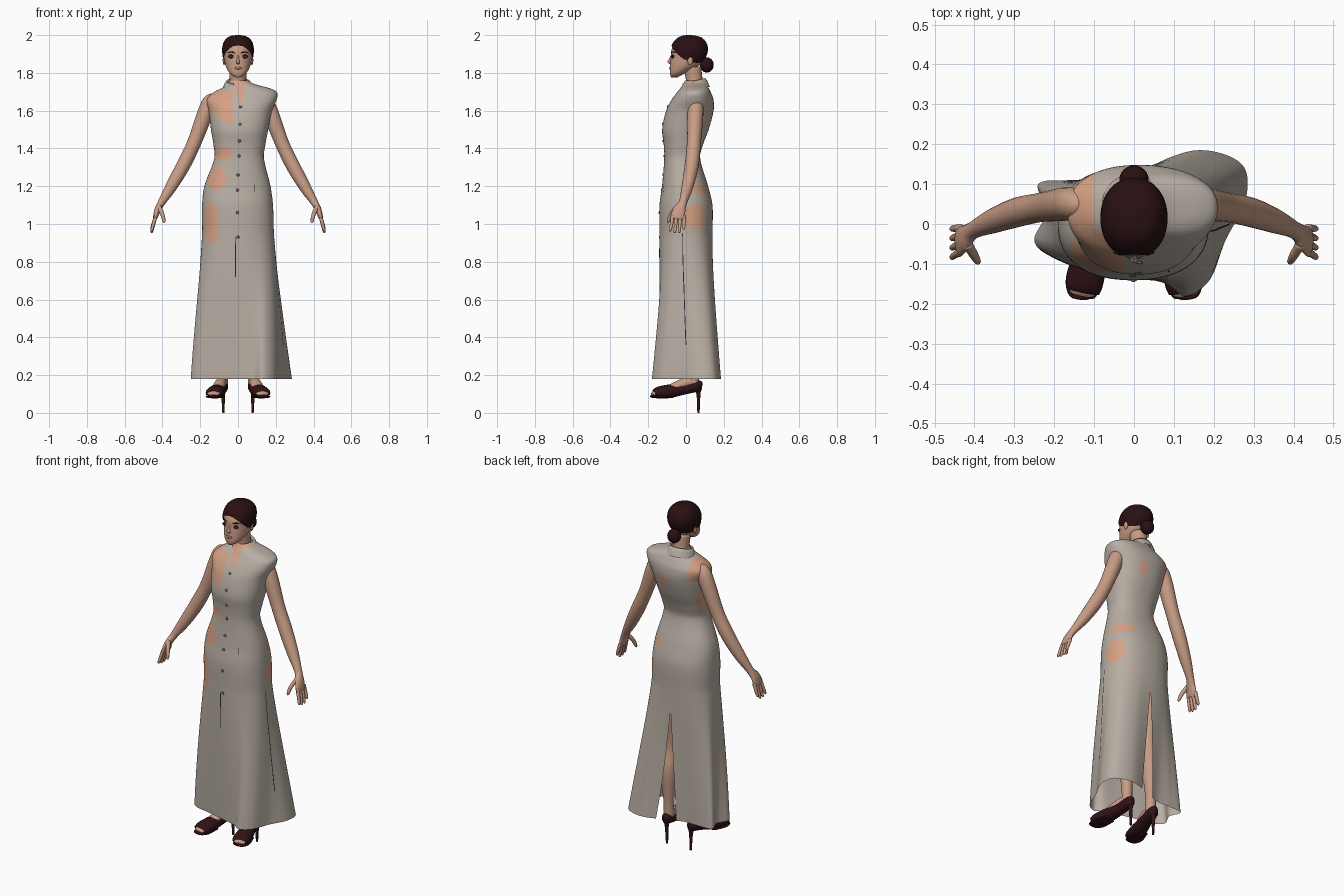
import bpy, bmesh, math
from mathutils import Vector, Matrix

if "Cube" in bpy.data.objects:
    bpy.data.objects.remove(bpy.data.objects["Cube"], do_unlink=True)


def material(name, r, g, b):
    m = bpy.data.materials.new(name)
    m.use_nodes = True
    m.diffuse_color = (r, g, b, 1)
    bsdf = m.node_tree.nodes["Principled BSDF"]
    bsdf.inputs["Base Color"].default_value = (r, g, b, 1)
    bsdf.inputs["Roughness"].default_value = 0.8
    return m


FABRIC = material("warm grey fabric", 0.48, 0.425, 0.37)
SKIN = material("skin", 0.58, 0.335, 0.235)
BODY_SKIN = material("warm body skin", 0.67, 0.355, 0.23)
HAIR = material("dark hair", 0.022, 0.005, 0.006)
LEATHER = material("dark red leather", 0.03, 0.006, 0.008)
BUTTON = material("button grey", 0.14, 0.125, 0.11)
SEAM = material("seam black", 0.02, 0.02, 0.02)
LIP = material("lip pink", 0.4, 0.16, 0.12)
EYE = material("eye white", 0.6, 0.57, 0.54)


def finish(name, bm, mats):
    bmesh.ops.recalc_face_normals(bm, faces=bm.faces)
    mesh = bpy.data.meshes.new(name)
    bm.to_mesh(mesh)
    bm.free()
    for m in mats:
        mesh.materials.append(m)
    for p in mesh.polygons:
        p.use_smooth = True
    ob = bpy.data.objects.new(name, mesh)
    bpy.context.collection.objects.link(ob)
    return ob


def loft(name, rings, mats, closed=True, caps=False, keep=None, paint=None):
    """Skin a list of rings; optionally drop faces or paint them by a rule."""
    bm = bmesh.new()
    rows = [[bm.verts.new(p) for p in ring] for ring in rings]
    n = len(rows[0])
    for a, b in zip(rows, rows[1:]):
        for i in range(n if closed else n - 1):
            j = (i + 1) % n
            bm.faces.new((a[i], a[j], b[j], b[i]))
    if caps:
        bm.faces.new(rows[0])
        bm.faces.new(rows[-1])
    bmesh.ops.remove_doubles(bm, verts=bm.verts, dist=1e-5)
    for f in list(bm.faces):
        c = f.calc_center_median()
        if keep and not keep(c):
            bm.faces.remove(f)
        elif paint:
            f.material_index = paint(c)
    return finish(name, bm, mats)


def smooth(xs, rows, x):
    """Cubic interpolation through rows of values placed at xs."""
    n = len(xs)
    i = max(k for k in range(n - 1) if xs[k] <= x or k == 0)

    def slope(k, c):
        a, b = max(k - 1, 0), min(k + 1, n - 1)
        return (rows[b][c] - rows[a][c]) / (xs[b] - xs[a])
    h = xs[i + 1] - xs[i]
    t = (x - xs[i]) / h
    return [(2*t**3 - 3*t*t + 1) * rows[i][c] + (t**3 - 2*t*t + t) * h * slope(i, c)
            + (3*t*t - 2*t**3) * rows[i + 1][c] + (t**3 - t*t) * h * slope(i + 1, c)
            for c in range(len(rows[0]))]


def tube(name, pts, mat, ref=(0, 1, 0), steps=8, sides=20):
    """Sweep an oval along points given as x, y, z, width, depth."""
    pts = [p if len(p) == 5 else (*p, p[3]) for p in pts]
    last = len(pts) - 1
    path = [smooth(range(last + 1), pts, i / steps) for i in range(last * steps + 1)]
    rings = []
    for i, p in enumerate(path):
        a, b = path[max(i - 1, 0)], path[min(i + 1, len(path) - 1)]
        t = (Vector(b[:3]) - Vector(a[:3])).normalized()
        side = t.cross(Vector(ref)).normalized()
        up = side.cross(t)
        angles = [math.tau * k / sides for k in range(sides)]
        rings.append([Vector(p[:3]) + side * p[3] * math.cos(q) + up * p[4] * math.sin(q)
                      for q in angles])
    return loft(name, rings, [mat], caps=True)


def ball(name, loc, size, mat):
    bm = bmesh.new()
    bmesh.ops.create_uvsphere(bm, u_segments=24, v_segments=14, radius=1,
                              matrix=Matrix.Translation(loc) @ Matrix.Diagonal((*size, 1)))
    return finish(name, bm, [mat])


def oval(xl, xr, yf, yb, u, power):
    s, c = math.sin(math.tau * u), math.cos(math.tau * u)
    return ((xl + xr) / 2 + (xr - xl) / 2 * math.copysign(abs(s) ** power, s),
            (yf + yb) / 2 - (yb - yf) / 2 * math.copysign(abs(c) ** power, c))


# Dress: heights with right, left, front and back extents, plus the wavy hem
BODY = [(.18, -.22, .22, -.15, .14), (.95, -.19, .19, -.14, .14), (1.1, -.19, .185, -.14, .14),
        (1.2, -.178, .172, -.127, .117), (1.35, -.125, .137, -.115, .075),
        (1.42, -.13, .145, -.118, .09), (1.5, -.143, .16, -.126, .12),
        (1.6, -.155, .18, -.105, .146), (1.66, -.165, .205, -.075, .145),
        (1.7, -.125, .205, -.045, .13), (1.72, -.085, .165, -.03, .12),
        (1.74, -.055, .09, -.015, .105), (1.76, -.045, .05, -.005, .095)]
HEM = [(0, -.13), (.08, -.15), (.13, -.18), (.19, -.14), (.23, -.04), (.28, .06), (.27, .15),
       (.16, .185), (.02, .14), (-.07, .11), (-.16, .11), (-.24, .1), (-.22, .03),
       (-.25, -.04), (-.21, -.08), (-.12, -.1)]
HEM_LOOP = HEM[-2:] + HEM + HEM[:3]


def dress_point(u, z, out=0.0):
    x, y = oval(*smooth([b[0] for b in BODY], [b[1:] for b in BODY], z), u, .86)
    w = max(0, (.95 - z) / .77) ** 1.15
    hx, hy = smooth(range(len(HEM_LOOP)), HEM_LOOP, (u % 1) * len(HEM) + 2)
    q = math.tau * u
    return Vector((x + (hx - x) * w + out * math.sin(q), y + (hy - y) * w - out * math.cos(q), z))


# Openings where skin shows: centre and radii
BARE = [((-.08, -.1, 1.375), (.05, .1, .036)),
        ((-.115, -.1, 1.24), (.053, .1, .067)), ((-.14, -.09, 1.01), (.04, .1, .11)),
        ((.15, .07, 1.185), (.1, .075, .027)), ((.16, .045, 1.04), (.1, .058, .072)),
        ((.05, .14, 1.57), (.022, .05, .05)), ((-.14, .03, 1.46), (.04, .045, .08))]


def dress_colour(p):
    chest = (p.y < .02 and -.125 < p.x < -.03
             and 1.53 + max(0, -.05 - p.x) * .7 < p.z < 1.7)
    bare_shoulder = p.x < -.1 and p.z > 1.6
    neckline = p.y < .02 and abs(p.x - .012) < (p.z - 1.63) * .3
    patch = any(sum(((p[k] - c[k]) / r[k]) ** 2 for k in range(3)) < 1 for c, r in BARE)
    return int(chest or bare_shoulder or neckline or patch or p.z > 1.745)


rings = []
ROWS, COLS = 230, 200
for i in range(ROWS + 1):
    z = .18 + 1.58 * i / ROWS
    gap = .028 * max(0, (.82 - z) / .64)    # back slit
    rings.append([dress_point(.5 + gap + (1 - 2 * gap) * k / COLS, z) for k in range(COLS + 1)])
loft("dress", rings, [FABRIC, BODY_SKIN], closed=False, paint=dress_colour)


# Seams and buttons
def seam(name, u0, u1, z0, z1):
    loft(name, [[dress_point(u0 + (u1 - u0) * i / 30 + d, z0 + (z1 - z0) * i / 30, .002)
                 for d in (-.0015, .0015)] for i in range(31)], [SEAM], closed=False)


seam("front_seam", -.007, -.008, .72, .93)
seam("side_seam", .27, .235, .36, .95)
seam("waist_dart", .075, .075, 1.17, 1.21)
for z in (1.62, 1.53, 1.44, 1.36, 1.26, 1.18, 1.06, .93):
    ball("button", dress_point(0, z), (.008, .004, .008), BUTTON)

# Collar folded over, open at the front
rings = []
for r, z in ((.05, 1.71), (.055, 1.75), (.062, 1.757), (.072, 1.742), (.086, 1.705)):
    ring = []
    for k in range(49):
        q = math.radians(22 + 316 * k / 48)
        x, y = r * math.sin(q), -r * math.cos(q)
        drop = .03 * max(0, math.cos(q)) * (r > .07)
        ring.append((x, y + .04, z + y * .25 - drop))
    rings.append(ring)
loft("collar", rings, [FABRIC], closed=False)

# Head, hair and neck
HEAD = [(1.776, .012, -.078, -.045), (1.79, .035, -.084, -.02), (1.81, .052, -.086, .02),
        (1.84, .066, -.084, .07), (1.88, .074, -.08, .1), (1.92, .077, -.077, .109),
        (1.955, .069, -.06, .1), (1.98, .049, -.035, .075), (1.99, .026, -.01, .045),
        (1.993, .004, .01, .02)]


def head_rings(grow):
    rings = []
    for i in range(101):
        z = 1.776 + .217 * i / 100
        w, f, b = smooth([h[0] for h in HEAD], [h[1:] for h in HEAD], z)
        rings.append([(*oval(-w - grow, w + grow, f - grow, b + grow, k / 120, .95), z + grow)
                      for k in range(120)])
    return rings


loft("head", head_rings(0), [SKIN], caps=True)
loft("hair", head_rings(.007), [HAIR], caps=True,
     keep=lambda c: c.z > 1.903 - .55 * c.y - 6 * c.x ** 2)
ball("hair_bun", (0, .11, 1.842), (.037, .037, .04), HAIR)
tube("neck", [(0, .05, 1.7, .05), (0, .045, 1.75, .044), (0, .035, 1.83, .046)], SKIN)

# Face
tube("nose", [(0, -.074, 1.895, .005), (0, -.084, 1.872, .006), (0, -.09, 1.859, .009, .008),
              (0, -.081, 1.85, .008, .005)], SKIN)
ball("lips", (0, -.081, 1.825), (.02, .008, .008), LIP)
for s in (1, -1):
    ball("eye_shadow", (s * .034, -.07, 1.887), (.018, .007, .01), HAIR)
    ball("eye_white", (s * .034, -.073, 1.885), (.012, .005, .005), EYE)
    ball("iris", (s * .034, -.0755, 1.885), (.006, .004, .005), SEAM)
    tube("brow", [(s * .016, -.077, 1.905, .002), (s * .036, -.071, 1.911, .003),
                  (s * .053, -.055, 1.906, .002)], HAIR, ref=(0, 0, 1))
    ball("ear", (s * .074, .022, 1.866), (.007, .014, .025), SKIN)

for s in (1, -1):
    # Arm and hand
    tube("arm", [(s * .115, .05, 1.68, .008), (s * .143, .05, 1.656, .036),
                 (s * .172, .05, 1.59, .042), (s * .232, .042, 1.43, .037),
                 (s * .29, .03, 1.31, .037), (s * .352, .008, 1.2, .031),
                 (s * .404, -.016, 1.115, .02, .022), (s * .425, -.035, 1.075, .017, .033),
                 (s * .438, -.045, 1.035, .012, .038), (s * .44, -.047, 1.025, .006, .034)], SKIN)
    for i in range(4):
        y = -.077 + .022 * i
        short = .018 * (i == 3) + .008 * (i == 0)
        tube("finger", [(s * .435, y * .9, 1.045, .01), (s * .448, y, .995 + short / 2, .009),
                        (s * .456, y * 1.08, .96 + short, .007),
                        (s * .457, y * 1.1, .952 + short, .002)], SKIN, sides=10)
    tube("thumb", [(s * .418, -.05, 1.09, .013), (s * .4, -.08, 1.05, .011),
                   (s * .392, -.094, 1.015, .008), (s * .391, -.096, 1.005, .002)], SKIN, sides=10)

    # Leg and foot
    tube("leg", [(s * .09, .01, .95, .08), (s * .085, .015, .75, .065), (s * .085, .015, .56, .048),
                 (s * .085, .035, .42, .048), (s * .083, .04, .25, .03),
                 (s * .082, .04, .15, .028)], SKIN)
    tube("foot", [(s * .082, .055, .165, .024), (s * .093, -.01, .155, .029),
                  (s * .112, -.09, .122, .034, .024), (s * .128, -.165, .103, .034, .014),
                  (s * .131, -.18, .1, .025, .008)], SKIN, ref=(0, 0, 1))

    # Open-toed stiletto
    tube("shoe", [(s * .08, .085, .14, .012, .022), (s * .082, .06, .142, .03, .03),
                  (s * .092, -.01, .125, .035, .028), (s * .112, -.09, .114, .045, .036),
                  (s * .124, -.145, .108, .047, .031), (s * .129, -.168, .103, .043, .022)],
         LEATHER, ref=(0, 0, 1))
    tube("shoe_sole", [(s * .11, -.07, .088, .038, .008), (s * .125, -.14, .085, .046, .008),
                       (s * .131, -.18, .087, .034, .007), (s * .132, -.19, .088, .012, .004)],
         LEATHER, ref=(0, 0, 1))
    tube("heel", [(s * .08, .062, .14, .024), (s * .079, .066, .1, .011),
                  (s * .077, .066, 0, .006)], LEATHER)
